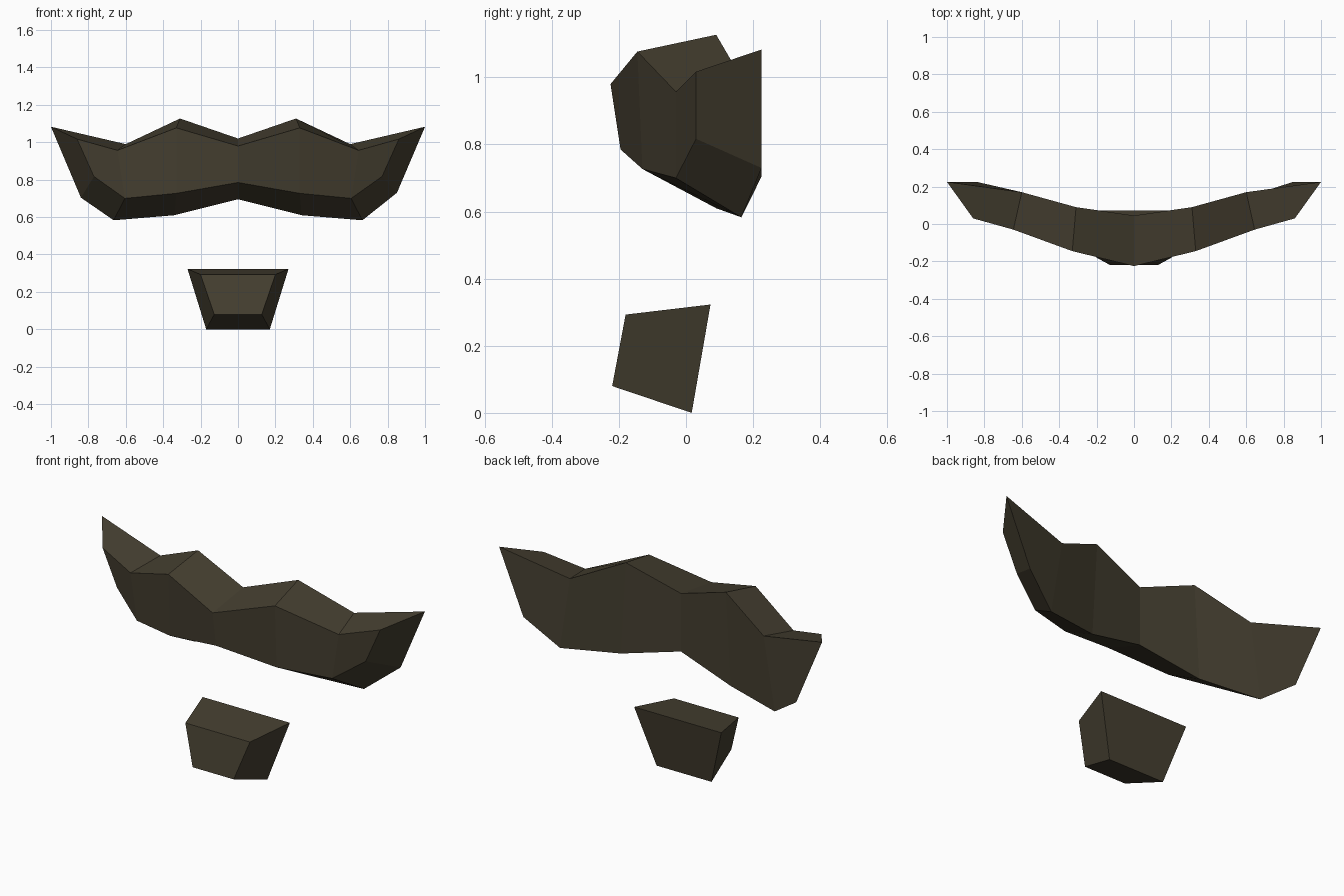
import bpy, bmesh

if "Cube" in bpy.data.objects:
    bpy.data.objects.remove(bpy.data.objects["Cube"])

hair = bpy.data.materials.new("dark brown hair")
hair.diffuse_color = (0.06, 0.05, 0.03, 1)
hair.use_nodes = True
hair.node_tree.nodes["Principled BSDF"].inputs["Base Color"].default_value = hair.diffuse_color


def loft(name, sections):
    """Skin a row of four-cornered sections and cap both ends, flat shaded."""
    bm = bmesh.new()
    rings = [[bm.verts.new(p) for p in s] for s in sections]
    for a, b in zip(rings, rings[1:]):
        for i in range(4):
            j = (i + 1) % 4
            bm.faces.new((a[i], a[j], b[j], b[i]))
    bm.faces.new(rings[0])
    bm.faces.new(rings[-1][::-1])
    bmesh.ops.recalc_face_normals(bm, faces=bm.faces)
    mesh = bpy.data.meshes.new(name)
    bm.to_mesh(mesh)
    bm.free()
    mesh.materials.append(hair)
    obj = bpy.data.objects.new(name, mesh)
    bpy.context.collection.objects.link(obj)
    return obj


def mirror(section):
    return [(-x, y, z) for x, y, z in section]


# Moustache sections: top front, lower front, bottom back, top back
middle = [(0, -0.225, 0.98), (0, -0.195, 0.785), (0, 0.045, 0.695), (0, 0.045, 1.02)]
half = [
    [(0.33, -0.145, 1.077), (0.33, -0.13, 0.727), (0.34, 0.09, 0.61), (0.31, 0.09, 1.127)],
    [(0.645, -0.03, 0.957), (0.605, -0.03, 0.70), (0.665, 0.165, 0.583), (0.60, 0.17, 0.99)],
    [(0.86, 0.03, 1.017), (0.77, 0.03, 0.817), (0.85, 0.225, 0.73), (1.0, 0.225, 1.083)],
]
left = [mirror(s) for s in reversed(half)]
left[0][2] = (-0.84, 0.225, 0.704)  # the left tip hangs slightly lower
loft("moustache", left + [middle] + half)

# Chin tuft: a tapered block, widest at the upper back
side = [(0.20, -0.18, 0.293), (0.127, -0.22, 0.08), (0.17, 0.017, 0.0), (0.27, 0.073, 0.323)]
loft("chin_tuft", [mirror(side), side])
